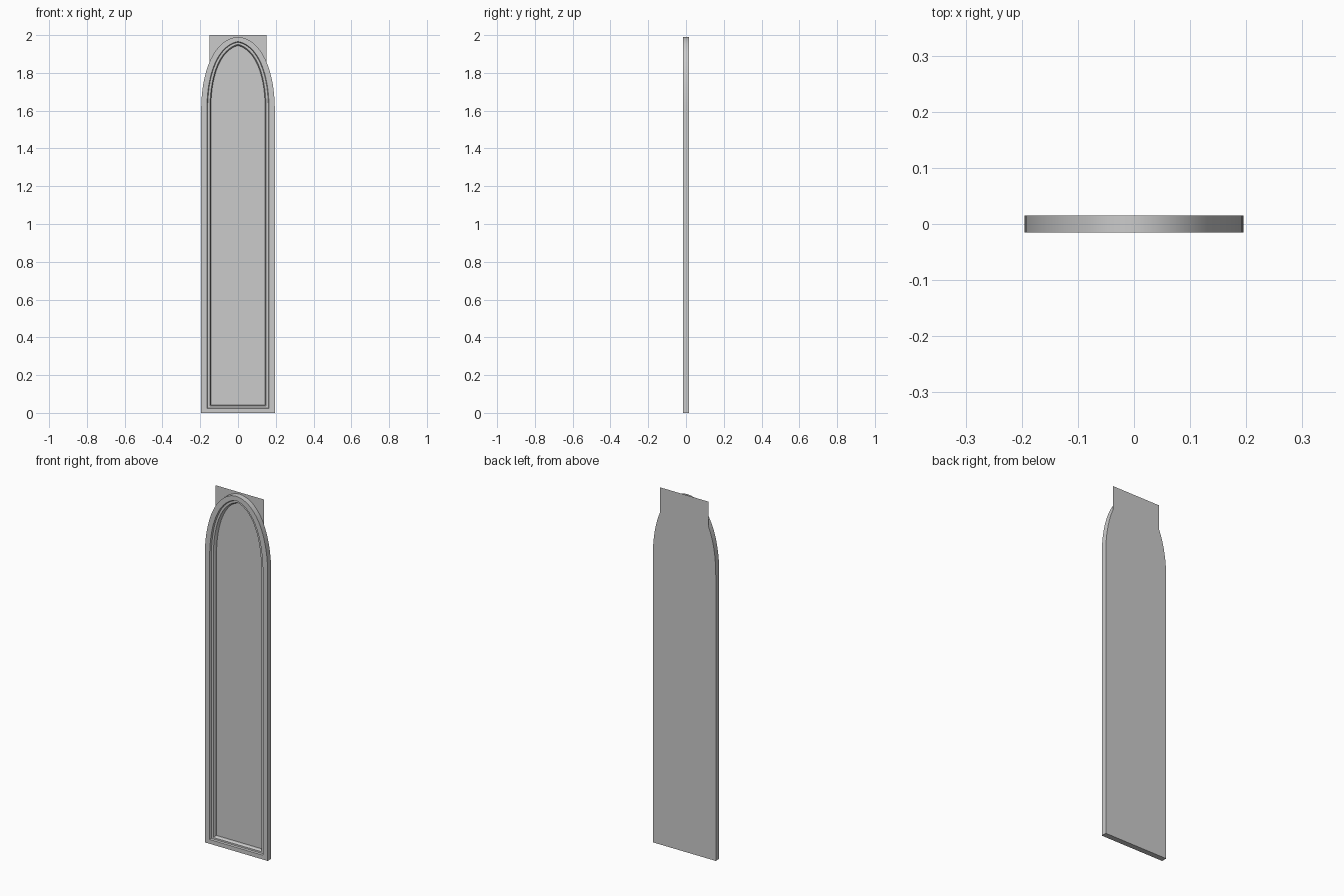
import bpy, bmesh
from mathutils import Vector
from mathutils.geometry import interpolate_bezier

if "Cube" in bpy.data.objects:
    bpy.data.objects.remove(bpy.data.objects["Cube"])

BACK, FRONT = 0.0155, -0.0155
SPRING = 1.6


def arch_loop(half, bottom, apex, point):
    """Pointed-arch outline as (x, z); point lowers the apex handle."""
    curve = interpolate_bezier(
        Vector((half, SPRING, 0)),
        Vector((half, SPRING + 0.62 * (apex - SPRING), 0)),
        Vector((half * 0.56, apex - point, 0)),
        Vector((0, apex, 0)), 20)
    right = [(half, bottom)] + [(p.x, p.y) for p in curve]
    left = [(-x, z) for x, z in reversed(right[:-1])]
    return right + left


def make_object(name, bm):
    bmesh.ops.recalc_face_normals(bm, faces=bm.faces)
    mesh = bpy.data.meshes.new(name)
    bm.to_mesh(mesh)
    bm.free()
    obj = bpy.data.objects.new(name, mesh)
    bpy.context.collection.objects.link(obj)
    return obj


# Moulded frame: stepped profile lofted around the arch
# half width, bottom, apex, handle drop, depth
profile = [
    (0.195, 0.000, 1.990, 0.004, BACK - 0.0003),
    (0.195, 0.000, 1.990, 0.004, FRONT),
    (0.165, 0.024, 1.966, 0.016, FRONT),
    (0.161, 0.027, 1.962, 0.016, -0.006),
    (0.149, 0.036, 1.951, 0.020, -0.006),
    (0.144, 0.041, 1.945, 0.022, 0.003),
    (0.144, 0.041, 1.945, 0.022, BACK - 0.0003),
]
bm = bmesh.new()
rings = []
for half, bottom, apex, point, y in profile:
    rings.append([bm.verts.new((x, y, z))
                  for x, z in arch_loop(half, bottom, apex, point)])
for a, b in zip(rings, rings[1:] + rings[:1]):
    n = len(a)
    for i in range(n):
        j = (i + 1) % n
        bm.faces.new((a[i], a[j], b[j], b[i]))
frame = make_object("window_frame", bm)
bpy.context.view_layer.objects.active = frame
frame.select_set(True)
bpy.ops.object.shade_smooth_by_angle(angle=0.45)

# Flat rectangular pane behind the frame, rising past the arch
bm = bmesh.new()
bm.faces.new([bm.verts.new((x, BACK, z))
              for x, z in ((-0.15, 0.01), (0.15, 0.01), (0.15, 2.0), (-0.15, 2.0))])
make_object("window_pane", bm)
